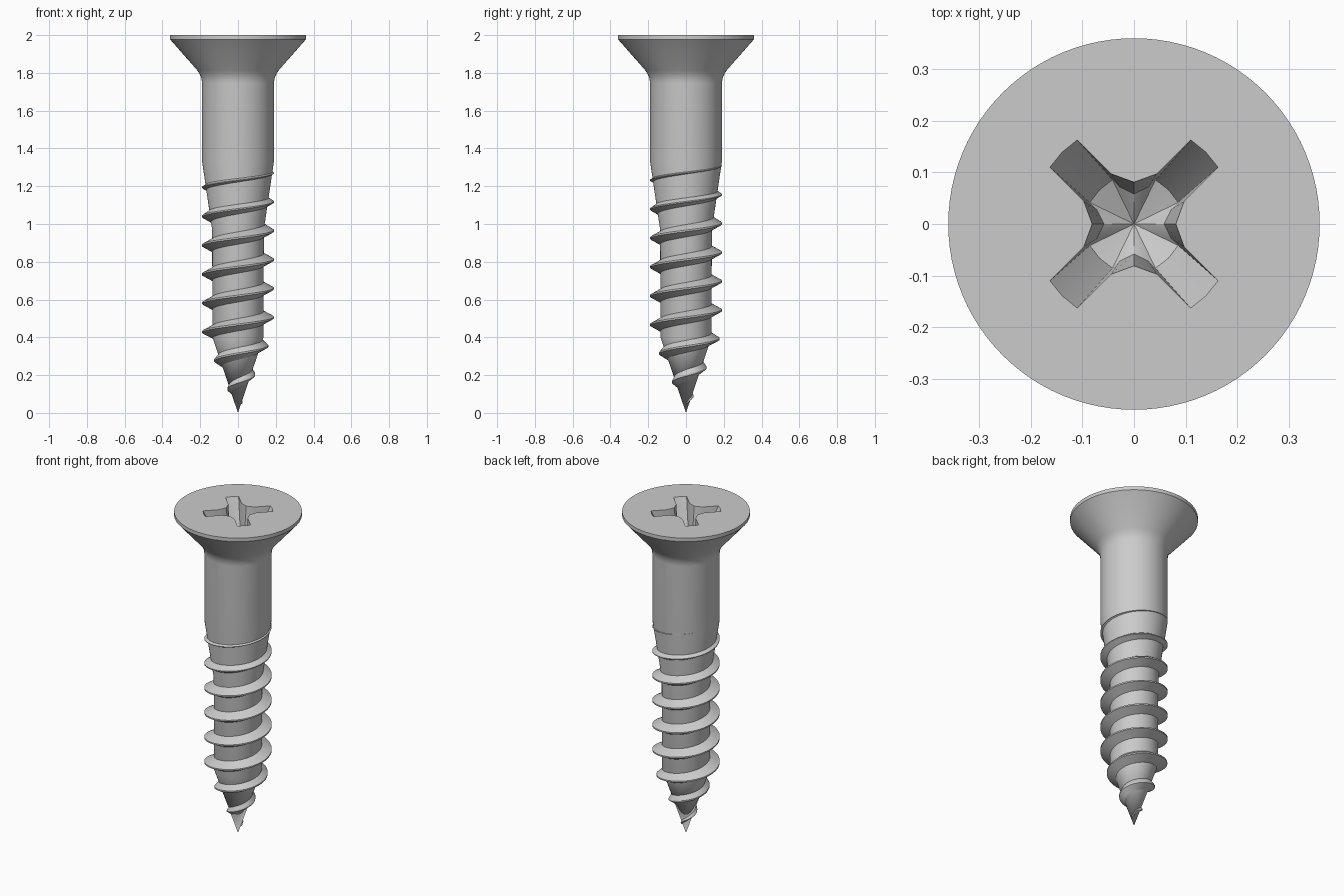
import bpy, bmesh
from math import sin, cos, pi, radians

if "Cube" in bpy.data.objects:
    bpy.data.objects.remove(bpy.data.objects["Cube"])

SEG = 96
PITCH = 0.153

# Core silhouette (radius, height) from tip to head rim
PROFILE = [(0.0, 0.0), (0.135, 0.40), (0.137, 0.97), (0.19, 1.33), (0.19, 1.745),
           (0.193, 1.768), (0.201, 1.79), (0.215, 1.813), (0.36, 1.978), (0.36, 2.0)]


def make_object(name, verts, faces):
    mesh = bpy.data.meshes.new(name)
    mesh.from_pydata(verts, [], faces)
    bm = bmesh.new()
    bm.from_mesh(mesh)
    bmesh.ops.recalc_face_normals(bm, faces=bm.faces)
    bm.to_mesh(mesh)
    bm.free()
    obj = bpy.data.objects.new(name, mesh)
    bpy.context.collection.objects.link(obj)
    return obj


def bridge(n_rings, n):
    """Quads between consecutive closed rings of n points."""
    return [(r * n + i, r * n + (i + 1) % n, (r + 1) * n + (i + 1) % n, (r + 1) * n + i)
            for r in range(n_rings - 1) for i in range(n)]


def core_radius(z):
    for (r0, z0), (r1, z1) in zip(PROFILE, PROFILE[1:]):
        if z <= z1:
            return r0 + (r1 - r0) * max(0.0, z - z0) / (z1 - z0)
    return PROFILE[-1][0]


def activate(obj):
    bpy.ops.object.select_all(action='DESELECT')
    obj.select_set(True)
    bpy.context.view_layer.objects.active = obj


# Turned body: tip, core, shank and countersunk head
rings = PROFILE[1:]
verts = [(r * cos(2 * pi * i / SEG), r * sin(2 * pi * i / SEG), z)
         for r, z in rings for i in range(SEG)]
faces = bridge(len(rings), SEG)
tip = len(verts)
verts.append((0, 0, 0))
faces += [(tip, (i + 1) % SEG, i) for i in range(SEG)]
faces.append(tuple((len(rings) - 1) * SEG + i for i in range(SEG)))
body = make_object("screw_body", verts, faces)


# Cross recess cutter: star-shaped outline lofted to a smaller floor
def cross_ring(z, end, half, neck, neck_half, ridge):
    arm = [(neck, -neck_half), (end, -half), (end + 0.004, 0), (end, half), (neck, neck_half)]
    ring = []
    for k in range(4):
        a = radians(45 + 90 * k)
        ring += [(u * cos(a) - v * sin(a), u * sin(a) + v * cos(a), z) for u, v in arm]
        b = a + pi / 4
        ring.append((ridge * cos(b), ridge * sin(b), z))
    return ring


top = (0.193, 0.0375, 0.10, 0.0375, 0.081)
floor = (0.09, 0.031, 0.072, 0.031, 0.058)
verts = cross_ring(2.05, *top) + cross_ring(2.0, *top) + cross_ring(1.78, *floor)
n = len(verts) // 3
faces = bridge(3, n) + [tuple(range(n))]
verts.append((0, 0, 1.74))
faces += [(2 * n + i, 2 * n + (i + 1) % n, 3 * n) for i in range(n)]
cutter = make_object("recess_cutter", verts, faces)
cutter.hide_render = True

mod = body.modifiers.new("recess", 'BOOLEAN')
mod.operation = 'DIFFERENCE'
mod.solver = 'EXACT'
mod.object = cutter
activate(body)
bpy.ops.object.modifier_apply(modifier=mod.name)
bpy.data.objects.remove(cutter)

# Helical thread: V-shaped section that fades at the tip and into the shank
z_start, z_end, steps = 0.05, 1.33, 64
count = int((z_end - z_start) / PITCH * steps)
verts = []
for i in range(count + 1):
    z = z_start + (z_end - z_start) * i / count
    a = 2 * pi * (z - 0.505) / PITCH
    crest = min(0.19, 0.455 * z)
    half = 0.035 * min(1, z / 0.2, (1.345 - z) / 0.33)
    tip_half = half * 0.12
    low, high = z - half, z + half
    section = [(max(0.001, core_radius(low) - 0.004), low), (crest, z - tip_half),
               (crest, z + tip_half), (max(0.001, core_radius(high) - 0.004), high)]
    verts += [(r * cos(a), r * sin(a), h) for r, h in section]
faces = bridge(count + 1, 4)
faces += [(0, 1, 2, 3), tuple(count * 4 + k for k in range(4))]
thread = make_object("thread", verts, faces)

# Smooth shading with crisp edges
for obj in (body, thread):
    activate(obj)
    bpy.ops.object.shade_smooth_by_angle(angle=radians(25))
